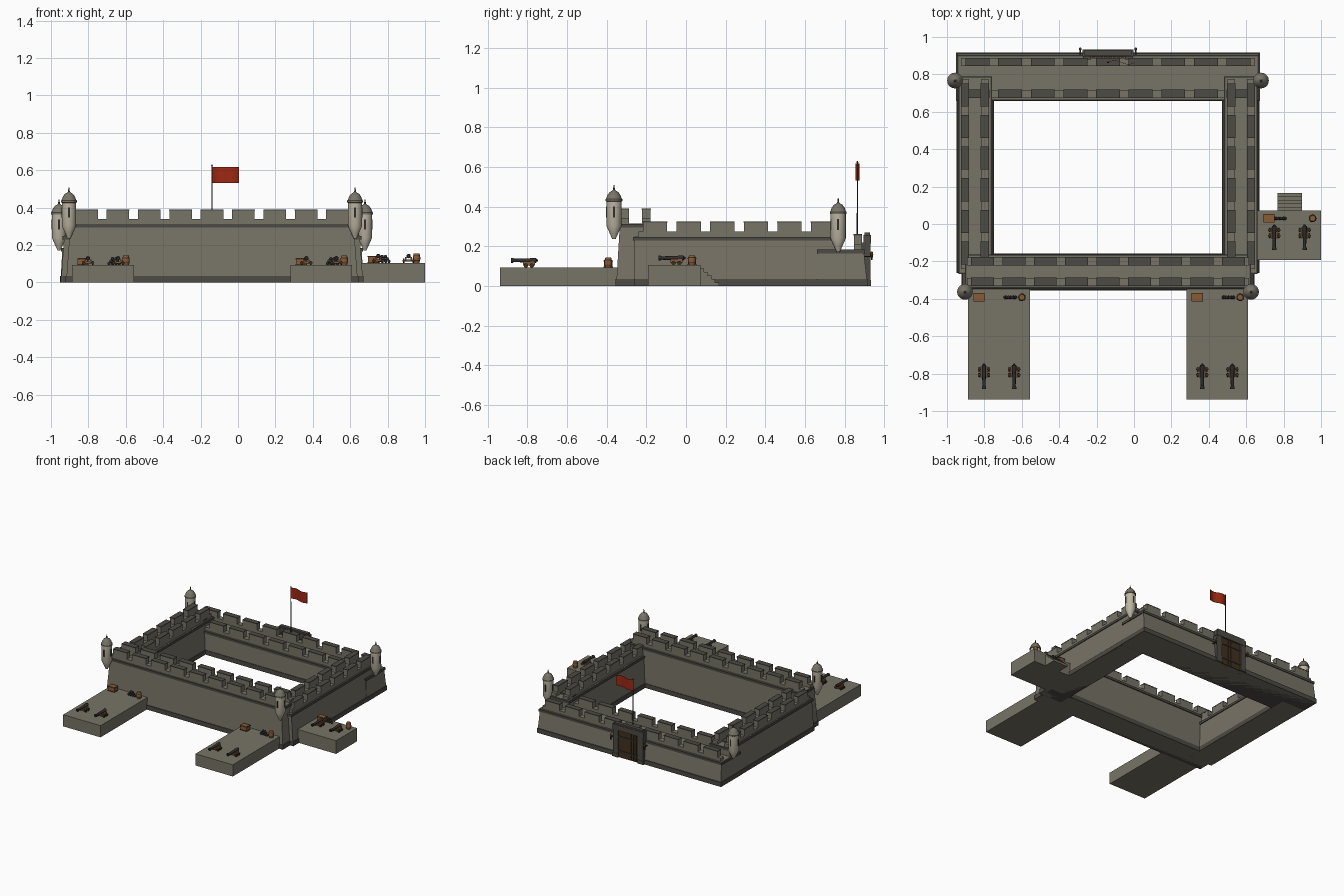
import bpy, bmesh, math
from mathutils import Matrix, Vector

if "Cube" in bpy.data.objects:
    bpy.data.objects.remove(bpy.data.objects["Cube"])

CX = -0.139  # centre line of the fort
COLS = [("stone", (.185, .172, .135)), ("dark_stone", (.075, .069, .058)), ("pale_plaster", (.52, .47, .37)),
        ("red_cloth", (.33, .022, .006)), ("wood", (.25, .105, .035)), ("dark_wood", (.055, .030, .013)),
        ("iron", (.028, .028, .030))]
MATS = []
for n, c in COLS:
    m = bpy.data.materials.new(n)
    m.diffuse_color = (*c, 1)
    m.use_nodes = True
    m.node_tree.nodes["Principled BSDF"].inputs["Base Color"].default_value = m.diffuse_color
    MATS.append(m)
STONE, DARK, PALE, RED, WOOD, DWOOD, IRON = range(7)


def finish(name, bm, smooth=False):
    bmesh.ops.recalc_face_normals(bm, faces=bm.faces)
    me = bpy.data.meshes.new(name)
    bm.to_mesh(me)
    bm.free()
    for m in MATS:
        me.materials.append(m)
    ob = bpy.data.objects.new(name, me)
    bpy.context.collection.objects.link(ob)
    if smooth:
        bpy.ops.object.select_all(action='DESELECT')
        ob.select_set(True)
        bpy.context.view_layer.objects.active = ob
        bpy.ops.object.shade_smooth_by_angle(angle=math.radians(35))
    return ob


def taper(bm, b, t, z0, z1, mat):
    """Block from bottom rectangle b to top rectangle t, each (x0, x1, y0, y1)."""
    vs = [bm.verts.new((r[i], r[j], z)) for r, z in ((b, z0), (t, z1))
          for i, j in ((0, 2), (1, 2), (1, 3), (0, 3))]
    for f in ((3, 2, 1, 0), (4, 5, 6, 7), (0, 1, 5, 4), (1, 2, 6, 5), (2, 3, 7, 6), (3, 0, 4, 7)):
        bm.faces.new([vs[i] for i in f]).material_index = mat


def box(bm, x0, x1, y0, y1, z0, z1, mat):
    taper(bm, (x0, x1, y0, y1), (x0, x1, y0, y1), z0, z1, mat)


def lathe(bm, prof, M, mat, n=16):
    """Revolve (radius, height, material) points about local z, placed by matrix M."""
    rings = [[bm.verts.new(M @ Vector((max(p[0], 1e-4) * math.cos(2 * math.pi * k / n),
                                       max(p[0], 1e-4) * math.sin(2 * math.pi * k / n), p[1])))
              for k in range(n)] for p in prof]
    for i in range(len(rings) - 1):
        a, b = rings[i], rings[i + 1]
        for k in range(n):
            f = bm.faces.new((a[k], a[(k + 1) % n], b[(k + 1) % n], b[k]))
            f.material_index = prof[i][2] if len(prof[i]) > 2 else mat
    bm.faces.new(rings[0][::-1]).material_index = mat
    bm.faces.new(rings[-1]).material_index = mat


def grow(r, d):
    return (r[0] - d, r[1] + d, r[2] - d, r[3] + d)


def wall(name, b, t, h):
    # battered wall with dark plinth and string course
    bm = bmesh.new()
    taper(bm, b, t, 0, h, STONE)
    g = grow(b, .003)
    taper(bm, g, g, 0, .035, DARK)
    g = grow(t, .008)
    taper(bm, g, g, h - .02, h - .002, DARK)
    finish(name, bm)


def parapet(name, along_x, a0, a1, c0, c1, z, n):
    # low parapet with n merlons, each with a dark cap
    bm = bmesh.new()

    def put(s, e, d, z0, z1, m):
        if along_x:
            box(bm, s, e, c0 - d, c1 + d, z0, z1, m)
        else:
            box(bm, c0 - d, c1 + d, s, e, z0, z1, m)
    put(a0, a1, 0, z - .01, z + .025, STONE)
    p = (a1 - a0) / n
    for i in range(n):
        s, e = a0 + p * (i + .14), a0 + p * (i + .86)
        put(s, e, 0, z + .02, z + .07, STONE)
        put(s - .001, e + .001, .001, z + .07, z + .076, DARK)
    finish(name, bm)


# walls
wall("front_wall", (CX - .78, CX + .78, -.352, -.16), (CX - .757, CX + .757, -.333, -.17), .315)
wall("back_wall", (CX - .81, CX + .81, .66, .915), (CX - .80, CX + .80, .668, .895), .185)
parapet("front_outer_parapet", True, CX - .755, CX + .755, -.33, -.288, .315, 9)
parapet("front_inner_parapet", True, CX - .755, CX + .755, -.222, -.178, .315, 9)
parapet("back_outer_parapet", True, CX - .785, CX + .785, .846, .887, .185, 9)
parapet("back_inner_parapet", True, CX - .785, CX + .785, .675, .717, .185, 9)
for s, side in ((-1, "left"), (1, "right")):
    def span(a, b, s=s):
        return tuple(sorted((CX + s * a, CX + s * b)))
    wall(side + "_wall", (*span(.612, .808), -.26, .78), (*span(.628, .79), -.26, .78), .25)
    parapet(side + "_outer_parapet", False, -.24, .775, *span(.743, .785), .25, 6)
    parapet(side + "_inner_parapet", False, -.24, .775, *span(.638, .68), .25, 6)


# corner turrets
def turret(name, x, y, z):
    bm = bmesh.new()
    prof = [(.008, 0, PALE), (.022, .03, PALE), (.038, .068, PALE), (.038, .19, DARK), (.042, .192, STONE),
            (.042, .202, STONE), (.038, .207, STONE), (.033, .222, STONE), (.022, .237, STONE),
            (.008, .245, DARK), (.005, .25, DARK), (.002, .272, DARK)]
    lathe(bm, prof, Matrix.Translation((x, y, z)), PALE, 20)
    for dx, dy in ((1, 0), (-1, 0), (0, 1), (0, -1)):  # arrow slits
        px, py = x + dx * .037, y + dy * .037
        hx, hy = (.002, .005) if dx else (.005, .002)
        box(bm, px - hx, px + hx, py - hy, py + hy, z + .11, z + .165, IRON)
    finish(name, bm, True)


for s, side in ((-1, "left"), (1, "right")):
    turret("front_turret_" + side, CX + s * .765, -.363, .236)
    turret("back_turret_" + side, CX + s * .818, .767, .172)


# gun platforms and their equipment
def cannon(name, x, y, z):
    # y is the breech, muzzle points to -y
    bm = bmesh.new()
    M = Matrix.Translation((x, y, z + .036)) @ Matrix.Rotation(math.pi / 2, 4, 'X')
    lathe(bm, [(.004, -.006), (.006, 0), (.012, .004), (.012, .03), (.0105, .034), (.0085, .115), (.012, .12),
               (.012, .13), (.006, .13), (.006, .12)], M, IRON, 12)
    for s in (-1, 1):
        box(bm, x + s * .014 - .004, x + s * .014 + .004, y - .07, y - .01, z + .01, z + .03, WOOD)
        for yy in (-.055, -.025):
            W = Matrix.Translation((x + s * .025 - .004, y + yy, z + .011)) @ Matrix.Rotation(math.pi / 2, 4, 'Y')
            lathe(bm, [(.011, 0), (.011, .008)], W, DWOOD, 12)
    for yy in (-.055, -.025):
        box(bm, x - .033, x + .033, y + yy - .004, y + yy + .004, z + .007, z + .015, IRON)
    box(bm, x - .014, x + .014, y - .065, y - .012, z + .01, z + .018, WOOD)
    finish(name, bm, True)


def stores(name, x_crate, x_balls, x_cask, y, z):
    bm = bmesh.new()
    box(bm, x_crate - .028, x_crate + .028, y - .021, y + .021, z, z + .036, WOOD)
    for zz in (0, .031):
        g = (x_crate - .03, x_crate + .03, y - .023, y + .023)
        taper(bm, g, g, z + zz, z + zz + .005, DWOOD)
    box(bm, x_crate - .027, x_crate + .027, y - .02, y + .02, z + .03, z + .0375, WOOD)
    finish(name + "_crate", bm)
    bm = bmesh.new()
    for row, n in enumerate((4, 3, 2)):
        for i in range(n):
            p = (x_balls + (i - (n - 1) / 2) * .018, y, z + .008 + row * .013)
            for f in {f for v in bmesh.ops.create_uvsphere(bm, u_segments=10, v_segments=6, radius=.009,
                      matrix=Matrix.Translation(p))["verts"] for f in v.link_faces}:
                f.material_index = IRON
    finish(name + "_cannonballs", bm, True)
    bm = bmesh.new()
    lathe(bm, [(.015, 0, WOOD), (.018, .010, IRON), (.019, .014, WOOD), (.020, .025, WOOD), (.019, .036, IRON),
               (.018, .040, WOOD), (.015, .05, WOOD)], Matrix.Translation((x_cask, y, z)), WOOD, 14)
    finish(name + "_cask", bm, True)


for side, x0 in (("left", -.887), ("right", .28)):
    bm = bmesh.new()
    box(bm, x0, x0 + .33, -.937, -.34, 0, .093, STONE)
    finish("front_platform_" + side, bm)
    cannon("front_cannon_a_" + side, x0 + .085, -.752, .093)
    cannon("front_cannon_b_" + side, x0 + .246, -.752, .093)
    stores("front_stores_" + side, x0 + .058, x0 + .225, x0 + .288, -.392, .093)

bm = bmesh.new()
box(bm, .65, 1.0, -.192, .072, 0, .105, STONE)
for i in range(5):  # stairs down the back of the platform
    box(bm, .768, .897, .07, .09 + .019 * i, 0, .088 - .0176 * i, STONE)
finish("side_platform_with_stairs", bm)
cannon("side_cannon_a", .75, -.008, .105)
cannon("side_cannon_b", .912, -.008, .105)
stores("side_stores", .722, .78, .955, .03, .105)

# gate at the back
bm = bmesh.new()
for s in (-1, 1):
    x = CX + s * .112
    box(bm, x - .022, x + .022, .88, .93, 0, .22, DARK)
    box(bm, x - .025, x + .025, .88, .933, 0, .03, DARK)
box(bm, CX - .137, CX + .137, .895, .932, .215, .258, DARK)
box(bm, CX - .125, CX + .125, .9, .928, .258, .27, DARK)
finish("gate_frame", bm)
bm = bmesh.new()
for i in range(8):  # planks of the two leaves
    x = CX - .09 + i * .0225
    box(bm, x + .001, x + .0215, .89, .922, 0, .215, DWOOD)
for z in (.045, .16):
    box(bm, CX - .09, CX + .09, .89, .925, z, z + .012, IRON)
finish("gate_door", bm)
bm = bmesh.new()
for s in (-1, 1):  # wall torches
    x = CX + s * .148
    box(bm, x - .004, x + .004, .89, .938, .145, .152, IRON)
    lathe(bm, [(.004, 0, DWOOD), (.006, .025, WOOD), (.008, .028, WOOD), (.004, .045, WOOD)],
          Matrix.Translation((x, .936, .13)), WOOD, 8)
finish("gate_torches", bm)

# flag
bm = bmesh.new()
lathe(bm, [(.004, .18), (.003, .62), (.005, .623), (.002, .63)], Matrix.Translation((CX, .864, 0)), IRON, 8)
finish("flag_pole", bm)
bm = bmesh.new()
cols = []
for i in range(13):
    x, y = CX + .145 * i / 12, .864 + .01 * math.sin(2 * math.pi * i / 12)
    cols.append([bm.verts.new((x, y + d, z)) for d, z in ((-.001, .532), (-.001, .618), (.001, .618), (.001, .532))])
for a, b in zip(cols, cols[1:]):
    for k in range(4):
        bm.faces.new((a[k], a[(k + 1) % 4], b[(k + 1) % 4], b[k])).material_index = RED
for c in (cols[0], cols[-1]):
    bm.faces.new(c).material_index = RED
finish("flag", bm, True)
